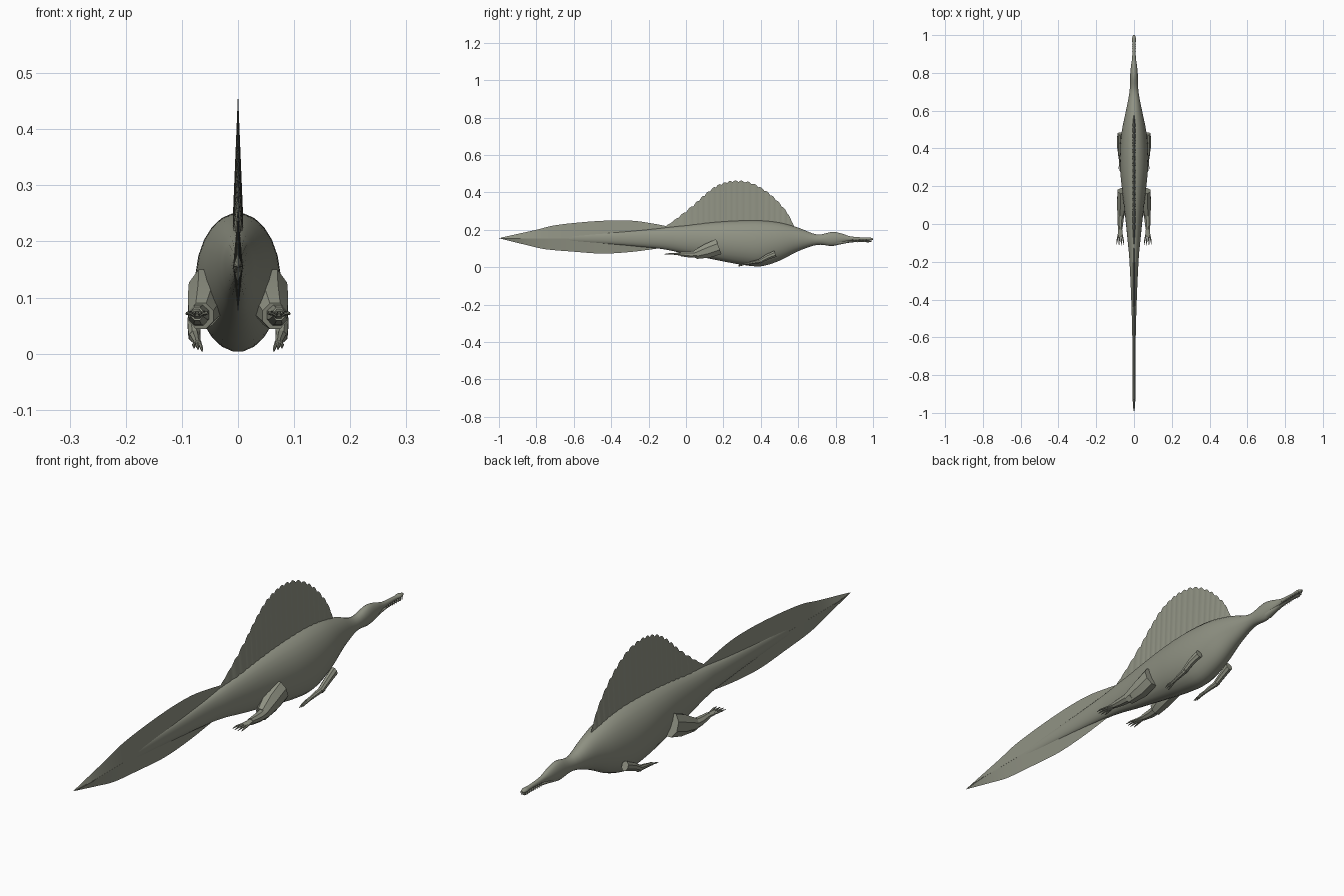
import bpy, bmesh, math
from mathutils import Vector

cube = bpy.data.objects.get("Cube")
if cube:
    bpy.data.objects.remove(cube)

skin = bpy.data.materials.new("grey green skin")
skin.use_nodes = True
skin.diffuse_color = (0.28, 0.29, 0.23, 1)
bsdf = skin.node_tree.nodes["Principled BSDF"]
bsdf.inputs["Base Color"].default_value = skin.diffuse_color
bsdf.inputs["Roughness"].default_value = 0.8


def finish(name, bm, mirror=False, angle=40):
    """Turn a bmesh into a shaded object, optionally mirrored across x."""
    bmesh.ops.recalc_face_normals(bm, faces=bm.faces)
    mesh = bpy.data.meshes.new(name)
    bm.to_mesh(mesh)
    bm.free()
    mesh.materials.append(skin)
    obj = bpy.data.objects.new(name, mesh)
    bpy.context.collection.objects.link(obj)
    bpy.ops.object.select_all(action='DESELECT')
    obj.select_set(True)
    bpy.context.view_layer.objects.active = obj
    bpy.ops.object.shade_smooth_by_angle(angle=math.radians(angle))
    if mirror:
        obj.modifiers.new("Mirror", 'MIRROR')
    return obj


def spline(points, steps):
    """Smooth curve through the points, any number of values per point."""
    out = []
    last = len(points) - 1
    for i in range(last):
        a, b, c, d = (points[min(max(i + k, 0), last)] for k in (-1, 0, 1, 2))
        for s in range(steps):
            t = s / steps
            out.append([q + t / 2 * (r - p + t * (2*p - 5*q + 4*r - w + t * (3*(q - r) + w - p)))
                        for p, q, r, w in zip(a, b, c, d)])
    return out + [list(points[-1])]


def add_loft(bm, rings, sides):
    """Skin elliptical rings given as centre, half width, half height, up axis."""
    loops = []
    for centre, rx, rz, up in rings:
        loop = []
        for k in range(sides):
            a = math.tau * (k + 0.5) / sides
            loop.append(bm.verts.new(centre + Vector((rx * math.cos(a), 0, 0)) + up * rz * math.sin(a)))
        loops.append(loop)
    for a, b in zip(loops, loops[1:]):
        for k in range(sides):
            n = (k + 1) % sides
            bm.faces.new((a[k], a[n], b[n], b[k]))
    bm.faces.new(loops[0])
    bm.faces.new(loops[-1])


def add_limb(bm, joints, sides=8):
    """Tapered tube through joints (x, y, z, half width, half height)."""
    pts = [Vector(j[:3]) for j in joints]
    rings = []
    for i, j in enumerate(joints):
        d = pts[min(i + 1, len(pts) - 1)] - pts[max(i - 1, 0)]
        up = Vector((0, -d.z, d.y)).normalized()
        rings.append((pts[i], j[3], j[4], up))
    add_loft(bm, rings, sides)


def trunk(name, stations, sides=24):
    """Body form from stations (y, half width, top z, bottom z)."""
    bm = bmesh.new()
    rings = []
    for y, w, top, low in spline(stations, 4):
        rings.append((Vector((0, y, (top + low) / 2)), max(w, 0.001),
                      max((top - low) / 2, 0.001), Vector((0, 0, 1))))
    add_loft(bm, rings, sides)
    return finish(name, bm)


def blade(name, outline, thick, bumps=0, depth=0.0):
    """Sharp-edged fin from points (y, base z, edge z)."""
    bm = bmesh.new()
    rows = spline(outline, 12)
    count = len(rows) - 1
    previous = None
    for i, (y, base, edge) in enumerate(rows):
        wave = abs(math.sin(math.pi * bumps * i / count)) if bumps else 1
        ends = min(1, 8 * min(i, count - i) / count)
        t = thick * (0.3 + 0.7 * ends) * (0.7 + 0.3 * wave)
        tip = edge - depth * (1 - wave) * ends
        row = [bm.verts.new(p) for p in ((-t, y, base), (0, y, tip), (t, y, base))]
        if previous:
            for a, b in ((0, 1), (1, 2), (2, 0)):
                bm.faces.new((previous[a], previous[b], row[b], row[a]))
        else:
            bm.faces.new(row)
        previous = row
    bm.faces.new(previous)
    return finish(name, bm, angle=30)


# Body, neck, upper snout and tail core
trunk("body", [
    (-1, .001, .156, .154), (-.75, .006, .168, .14), (-.45, .013, .183, .125),
    (-.2, .024, .202, .105), (-.1, .033, .213, .092), (0, .043, .224, .07),
    (.1, .054, .236, .05), (.2, .066, .245, .03), (.3, .075, .25, .012),
    (.4, .075, .25, .004), (.5, .064, .239, .034), (.6, .043, .212, .085),
    (.7, .024, .175, .119), (.78, .021, .189, .113), (.83, .017, .181, .125),
    (.88, .01, .165, .141), (.95, .008, .159, .144), (.98, .011, .159, .143),
    (1, .005, .154, .146)])

# Lower jaw
trunk("lower_jaw", [(.8, .016, .145, .116), (.88, .009, .142, .132),
                    (.95, .007, .142, .134), (.975, .009, .142, .133),
                    (.99, .004, .14, .136)], 12)

# Teeth along the snout
bm = bmesh.new()
for i in range(9):
    y = 0.89 + 0.0125 * i
    add_limb(bm, [(.008, y, .147, .0018, .0018), (.008, y + .001, .133, .0004, .0004)], 5)
finish("teeth", bm, mirror=True)

# Back sail with scalloped rim
blade("back_sail", [(-.11, .2, .218), (-.04, .2, .27), (.04, .2, .335), (.1, .2, .39),
                    (.16, .2, .435), (.22, .2, .458), (.28, .2, .464), (.35, .2, .452),
                    (.42, .2, .415), (.48, .2, .365), (.54, .2, .295), (.58, .2, .215)],
      .011, bumps=22, depth=.009)

# Tail fins above and below the core
blade("upper_tail_fin", [(-.99, .154, .158), (-.9, .154, .178), (-.8, .154, .2),
                         (-.7, .154, .224), (-.55, .154, .241), (-.4, .154, .25),
                         (-.28, .154, .248), (-.18, .154, .234), (-.08, .154, .215)], .009)
blade("lower_tail_fin", [(-.99, .156, .152), (-.85, .156, .118), (-.75, .156, .096),
                         (-.6, .156, .083), (-.45, .156, .073), (-.3, .156, .081),
                         (-.15, .156, .1)], .009)

# Hind legs: thigh, shin, foot and toes
bm = bmesh.new()
add_limb(bm, [(.058, .175, .11, .032, .046), (.058, .115, .088, .034, .042),
              (.066, .05, .067, .024, .026)])
finish("thigh", bm, mirror=True, angle=30)
bm = bmesh.new()
add_limb(bm, [(.068, .08, .07, .022, .022), (.072, .02, .068, .018, .018),
              (.073, -.03, .071, .012, .013)])
finish("shin", bm, mirror=True, angle=30)
bm = bmesh.new()
add_limb(bm, [(.073, -.02, .071, .01, .01), (.073, -.05, .071, .014, .007),
              (.073, -.07, .071, .014, .004)])
for k in (-1.5, -.5, .5, 1.5):
    reach = -.118 + .005 * abs(k)
    add_limb(bm, [(.073 + .006 * k, -.05, .071, .004, .004),
                  (.073 + .011 * k, -.088, .072, .004, .0035),
                  (.073 + .013 * k, reach, .07, .001, .001)], 6)
finish("hind_foot", bm, mirror=True, angle=30)

# Front legs: upper arm, forearm, hand and fingers
bm = bmesh.new()
add_limb(bm, [(.075, .478, .072, .014, .019), (.078, .435, .055, .013, .016),
              (.078, .39, .03, .011, .012)])
finish("upper_arm", bm, mirror=True, angle=30)
bm = bmesh.new()
add_limb(bm, [(.078, .405, .034, .011, .012), (.075, .36, .026, .009, .009),
              (.073, .33, .02, .006, .007)])
finish("forearm", bm, mirror=True, angle=30)
bm = bmesh.new()
add_limb(bm, [(.073, .335, .021, .007, .007), (.072, .312, .017, .008, .006)])
for k in (-1, 0, 1):
    add_limb(bm, [(.072 + .004 * k, .318, .018, .003, .004),
                  (.072 + .007 * k, .297, .013 + .003 * k, .003, .003),
                  (.071 + .007 * k, .28, .007 + .003 * k, .001, .001)], 6)
finish("hand", bm, mirror=True, angle=30)
